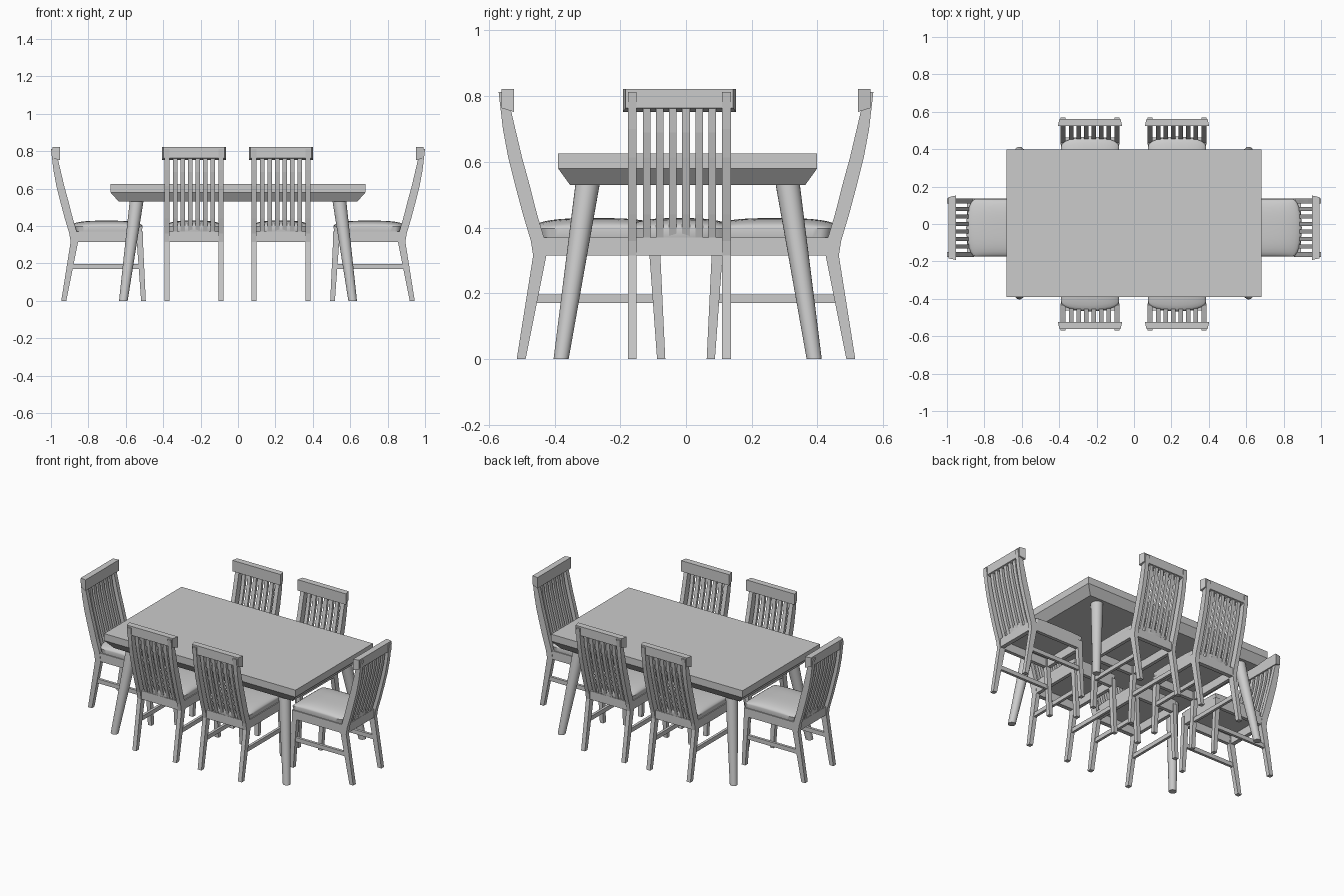
import bpy, bmesh, math
from mathutils import Vector, Matrix

if "Cube" in bpy.data.objects:
    bpy.data.objects.remove(bpy.data.objects["Cube"])


def make(name, bm):
    bmesh.ops.recalc_face_normals(bm, faces=bm.faces)
    me = bpy.data.meshes.new(name)
    bm.to_mesh(me)
    bm.free()
    ob = bpy.data.objects.new(name, me)
    bpy.context.collection.objects.link(ob)
    return ob


def prism(bm, profile, x0, x1):
    """Extrude a (depth, height) profile along x."""
    a = [bm.verts.new((x0, d, z)) for d, z in profile]
    b = [bm.verts.new((x1, d, z)) for d, z in profile]
    bm.faces.new(a)
    bm.faces.new(b[::-1])
    n = len(a)
    for i in range(n):
        j = (i + 1) % n
        bm.faces.new((a[i], b[i], b[j], a[j]))
    return a + b


def box(d0, d1, z0, z1):
    return [(d0, z0), (d1, z0), (d1, z1), (d0, z1)]


def smooth(ob, angle=35):
    bpy.ops.object.select_all(action='DESELECT')
    ob.select_set(True)
    bpy.context.view_layer.objects.active = ob
    bpy.ops.object.shade_smooth_by_angle(angle=math.radians(angle))


# Table top: slab with a bevelled underside
CY = 0.005
bm = bmesh.new()
rings = []
for hx, hy, z in ((0.637, 0.358, 0.53), (0.682, 0.394, 0.58), (0.682, 0.394, 0.625)):
    rings.append([bm.verts.new((sx * hx, CY + sy * hy, z))
                  for sx, sy in ((-1, -1), (1, -1), (1, 1), (-1, 1))])
bm.faces.new(rings[0])
bm.faces.new(rings[-1])
for lo, hi in zip(rings, rings[1:]):
    for i in range(4):
        j = (i + 1) % 4
        bm.faces.new((lo[i], lo[j], hi[j], hi[i]))
make("table_top", bm)

# Table legs: round, tapered and splayed
for sx in (-1, 1):
    for sy in (-1, 1):
        bm = bmesh.new()
        n = 24
        loops = []
        for x, y, z, r in ((0.613, 0.385, 0, 0.023), (0.542, 0.304, 0.535, 0.037)):
            loops.append([bm.verts.new((sx * x + r * math.cos(2 * math.pi * i / n),
                                        CY + sy * y + r * math.sin(2 * math.pi * i / n), z))
                          for i in range(n)])
        bm.faces.new(loops[0])
        bm.faces.new(loops[1])
        for i in range(n):
            j = (i + 1) % n
            bm.faces.new((loops[0][i], loops[0][j], loops[1][j], loops[1][i]))
        smooth(make("table_leg", bm))

# One chair, facing the table, depth measured along +y
W, T = 0.157, 0.027
parts = []

# Back posts, front legs and side rails, mirrored left and right
post = [(0.488, 0), (0.515, 0), (0.465, 0.315), (0.472, 0.36), (0.496, 0.44), (0.520, 0.53),
        (0.541, 0.614), (0.557, 0.70), (0.570, 0.812), (0.545, 0.812), (0.524, 0.72),
        (0.499, 0.614), (0.476, 0.53), (0.453, 0.44), (0.432, 0.37), (0.425, 0.315)]
leg = [(0.063, 0), (0.088, 0), (0.111, 0.315), (0.111, 0.37), (0.078, 0.37), (0.078, 0.315)]
pieces = (("back_post", post, W - T, W), ("front_leg", leg, W - T, W),
          ("seat_side_rail", box(0.10, 0.44, 0.315, 0.37), W - T + 0.003, W - 0.002),
          ("side_stretcher", box(0.09, 0.462, 0.17, 0.197), W - T + 0.005, W - 0.005))
for name, prof, x0, x1 in pieces:
    bm = bmesh.new()
    prism(bm, prof, x0, x1)
    prism(bm, prof, -x1, -x0)
    parts.append(make(name, bm))

# Front and back seat rails
bm = bmesh.new()
prism(bm, box(0.08, 0.103, 0.315, 0.37), -W + T, W - T)
prism(bm, box(0.435, 0.462, 0.315, 0.37), -W + T, W - T)
parts.append(make("seat_cross_rails", bm))

# Curved back slats
curve = [(0.440, 0.365), (0.464, 0.44), (0.488, 0.53), (0.510, 0.614), (0.527, 0.69), (0.537, 0.765)]
slat = curve + [(d + 0.018, z) for d, z in reversed(curve)]
bm = bmesh.new()
for k in range(6):
    c = (k - 2.5) * 0.04
    prism(bm, slat, c - 0.0115, c + 0.0115)
parts.append(make("back_slats", bm))

# Crest rail, narrower on its outer face
bm = bmesh.new()
for v in prism(bm, [(0.523, 0.752), (0.562, 0.764), (0.562, 0.822), (0.523, 0.822)], -0.172, 0.172):
    if v.co.y > 0.55:
        v.co.x *= 0.95
parts.append(make("crest_rail", bm))

# Domed cushion with a bowed back edge
bm = bmesh.new()
N = 16
grid = []
for i in range(N + 1):
    u = math.sin(math.pi * (i / N - 0.5))
    row = []
    for j in range(N + 1):
        w = math.sin(math.pi * (j / N - 0.5))
        d = 0.08 + (w + 1) / 2 * (0.335 + 0.052 * math.sqrt(max(0, 1 - u * u)))
        z = 0.398 + 0.031 * math.sqrt(max(0, (1 - abs(u) ** 3) * (1 - abs(w) ** 3)))
        row.append(bm.verts.new((0.154 * u, d, z)))
    grid.append(row)
for i in range(N):
    for j in range(N):
        bm.faces.new((grid[i][j], grid[i + 1][j], grid[i + 1][j + 1], grid[i][j + 1]))
rim = [e for e in bm.edges if e.is_boundary]
ext = bmesh.ops.extrude_edge_only(bm, edges=rim)["geom"]
for v in (g for g in ext if isinstance(g, bmesh.types.BMVert)):
    v.co = Vector((v.co.x * 0.97, 0.26 + (v.co.y - 0.26) * 0.97, 0.368))
bmesh.ops.holes_fill(bm, edges=[g for g in ext if isinstance(g, bmesh.types.BMEdge)], sides=0)
cushion = make("seat_cushion", bm)
smooth(cushion, 40)
parts.append(cushion)

# Place six chairs: two per long side, one per end
places = [(-0.235, 0, 0), (0.23, 0, 0), (-0.235, 0, math.pi), (0.23, 0, math.pi),
          (0.43, -0.02, -math.pi / 2), (-0.43, -0.02, math.pi / 2)]
for k, (x, y, a) in enumerate(places):
    m = Matrix.Translation((x, y, 0)) @ Matrix.Rotation(a, 4, 'Z')
    for p in parts:
        ob = p
        if k:
            ob = p.copy()
            bpy.context.collection.objects.link(ob)
        ob.matrix_world = m
